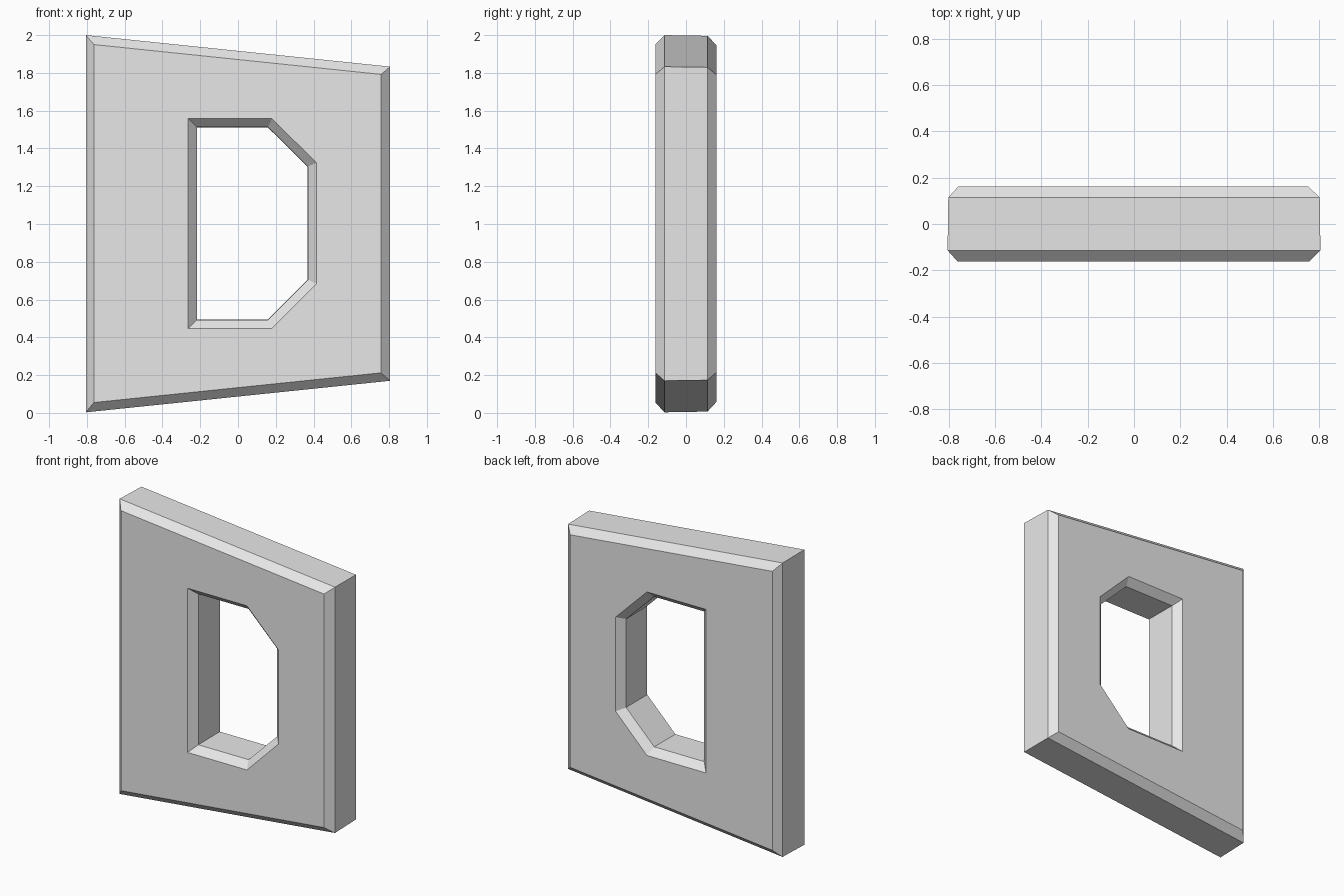
import bpy, bmesh

if "Cube" in bpy.data.objects:
    bpy.data.objects.remove(bpy.data.objects["Cube"])

# Single light grey material
grey = bpy.data.materials.new("light grey")
grey.use_nodes = True
colour = (0.8, 0.8, 0.8, 1)
grey.diffuse_color = colour
grey.node_tree.nodes["Principled BSDF"].inputs["Base Color"].default_value = colour

# Outlines (x, z): the rim at full size and where the chamfer meets the flat face
rim = [(-0.806, 0.003), (0.806, 0.17), (0.806, 1.833), (-0.806, 2.0)]
rim_face = [(-0.763, 0.055), (0.757, 0.212), (0.757, 1.792), (-0.763, 1.95)]
hole = [(-0.217, 0.493), (0.159, 0.493), (0.37, 0.704),
        (0.37, 1.305), (0.159, 1.513), (-0.217, 1.513)]
hole_face = [(-0.264, 0.447), (0.18, 0.447), (0.415, 0.684),
             (0.415, 1.324), (0.18, 1.558), (-0.264, 1.558)]

FACE_Y, EDGE_Y = 0.162, 0.114
bm = bmesh.new()


def ring(points, y):
    """Closed loop of vertices; the back tapers very slightly."""
    s = 0.996 if y > 0 else 1.0
    return [bm.verts.new((x * s, y, 1 + (z - 1) * s)) for x, z in points]


def bridge(a, b):
    for i in range(len(a)):
        j = (i + 1) % len(a)
        bm.faces.new((a[i], a[j], b[j], b[i]))


def wall(edge, face):
    """Front chamfer, straight side and back chamfer; returns the face loops."""
    rings = [ring(face, -FACE_Y), ring(edge, -EDGE_Y),
             ring(edge, EDGE_Y), ring(face, FACE_Y)]
    for a, b in zip(rings, rings[1:]):
        bridge(a, b)
    return rings[0], rings[-1]


outer = wall(rim, rim_face)
inner = wall(hole, hole_face)

# Flat front and back faces around the opening
for loops in zip(outer, inner):
    edges = [bm.edges.get((l[i - 1], l[i])) for l in loops for i in range(len(l))]
    bmesh.ops.triangle_fill(bm, use_beauty=True, use_dissolve=False, edges=edges)

bmesh.ops.recalc_face_normals(bm, faces=bm.faces)
mesh = bpy.data.meshes.new("chamfered_panel")
bm.to_mesh(mesh)
bm.free()
mesh.materials.append(grey)
panel = bpy.data.objects.new("chamfered_panel", mesh)
bpy.context.collection.objects.link(panel)
